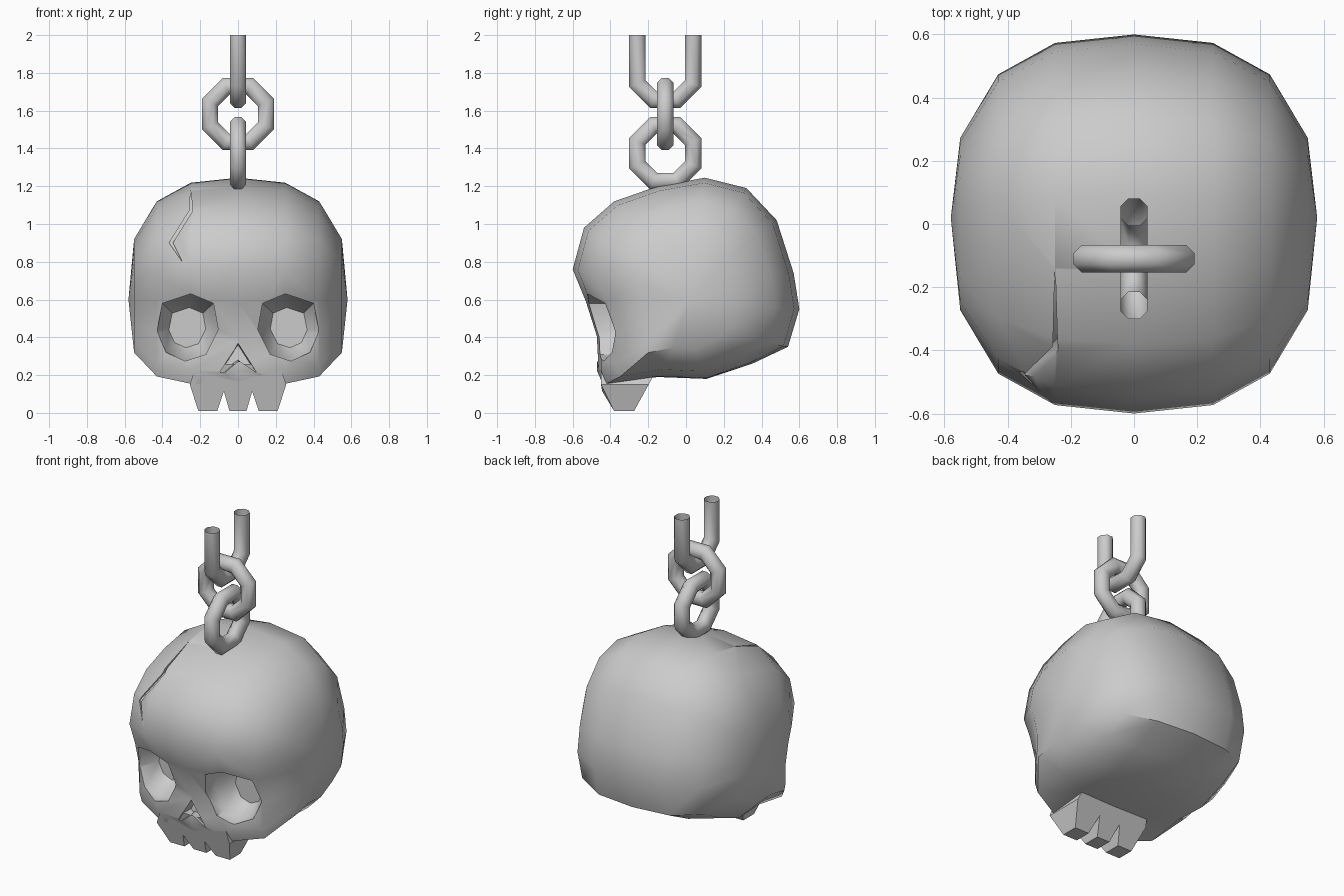
import bpy
import bmesh
from math import sin, cos, pi, radians

if "Cube" in bpy.data.objects:
    bpy.data.objects.remove(bpy.data.objects["Cube"], do_unlink=True)

COLOUR = (0.6, 0.6, 0.6, 1)
grey = bpy.data.materials.new("plain grey")
grey.use_nodes = True
grey.diffuse_color = COLOUR
grey.node_tree.nodes["Principled BSDF"].inputs["Base Color"].default_value = COLOUR


def loft(name, rings, start="cap", end="cap", loop=False):
    """Skin a list of closed rings; each end is a cap, a point or open."""
    bm = bmesh.new()
    rows = [[bm.verts.new(p) for p in ring] for ring in rings]
    pairs = list(zip(rows, rows[1:]))
    if loop:
        pairs.append((rows[-1], rows[0]))
    for a, b in pairs:
        for i in range(len(a)):
            j = (i + 1) % len(a)
            bm.faces.new((a[i], a[j], b[j], b[i]))
    if not loop:
        for row, kind in ((rows[0], start), (rows[-1], end)):
            if kind == "cap":
                bm.faces.new(row)
            elif kind != "open":
                tip = bm.verts.new(kind)
                for i in range(len(row)):
                    bm.faces.new((row[i], row[(i + 1) % len(row)], tip))
    bmesh.ops.recalc_face_normals(bm, faces=bm.faces)
    mesh = bpy.data.meshes.new(name)
    bm.to_mesh(mesh)
    bm.free()
    mesh.materials.append(grey)
    obj = bpy.data.objects.new(name, mesh)
    bpy.context.collection.objects.link(obj)
    return obj


def activate(obj):
    bpy.ops.object.select_all(action="DESELECT")
    obj.select_set(True)
    bpy.context.view_layer.objects.active = obj


def smooth(obj, angle):
    activate(obj)
    bpy.ops.object.shade_smooth_by_angle(angle=radians(angle))


def cut(target, cutter):
    cutter.hide_render = True
    activate(target)
    mod = target.modifiers.new("cut", "BOOLEAN")
    mod.operation = "DIFFERENCE"
    mod.solver = "EXACT"
    mod.object = cutter
    bpy.ops.object.modifier_apply(modifier=mod.name)
    bpy.data.objects.remove(cutter, do_unlink=True)


# Skull: side outline swept across the width as shrinking rings
OUTLINE = [(-.6, .76), (-.54, .98), (-.38, 1.12), (-.15, 1.2), (.1, 1.245),
           (.32, 1.19), (.48, 1.02), (.57, .74), (.6, .55), (.54, .35),
           (.35, .26), (.11, .18), (-.15, .19), (-.44, .15), (-.47, .22),
           (-.47, .4), (-.53, .59)]
HALF_WIDTH, MID_Z = .58, .65


def skull_ring(x):
    t = abs(x) / HALF_WIDTH
    s = (1 - t ** 2.6) ** (1 / 2.6)
    low = (1 - t ** 4) ** .25          # squarer underside
    return [(x, y * s, MID_Z + (z - MID_Z) * (s if z > MID_Z else low))
            for y, z in OUTLINE]


half = [.25, .43, .55]
skull = loft("skull", [skull_ring(x) for x in [-x for x in half[::-1]] + [0] + half],
             (-HALF_WIDTH, .02, .6), (HALF_WIDTH, .02, .6))

# Eye sockets: tapered eight-sided pits
EYE = [(.13, .58), (.25, .63), (.4, .58), (.43, .43), (.38, .32),
       (.28, .275), (.17, .31), (.105, .44)]


def pit(name, shape, side, centre, steps):
    cx, cz = centre
    return loft(name, [[(side * (cx + (x - cx) * k), y, cz + (z - cz) * k)
                        for x, z in shape] for y, k in steps])


for side in (-1, 1):
    cut(skull, pit("eye_cutter", EYE, side, (.27, .45),
                   [(-.8, 1), (-.38, 1), (-.27, .6)]))

# Nose: triangular hole with a ridge down the middle of its floor
nose = [(0, .43), (.12, .2), (0, .2), (-.12, .2)]
nose_back = [(0, -.42, .36), (.09, -.36, .22), (0, -.43, .28), (-.09, -.36, .22)]
cut(skull, loft("nose_cutter", [[(x, -.8, z) for x, z in nose], nose_back]))

# Forehead crack: thin zigzag slot, deeper towards the crown
CRACK = [(-.25, 1.185, -.12), (-.24, 1.07, -.36), (-.345, .9, -.46),
         (-.295, .8, -.51), (-.365, .9, -.46), (-.258, 1.07, -.36)]
cut(skull, loft("crack_cutter", [[(x, -.8, z) for x, y, z in
                                  [(a, 0, b) for a, b, c in CRACK]],
                                 [(x, y, z) for x, z, y in CRACK]]))
smooth(skull, 42)

# Upper teeth: notched block that narrows downwards
right = [(.22, .26), (.255, .15), (.21, .01), (.11, .01), (.075, .115), (.045, .01)]
teeth_shape = right + [(-x, z) for x, z in right[::-1]]
teeth = loft("teeth", [[(x, max(-.45, -.375 - .6 * z), z) for x, z in teeth_shape],
                       [(x, -.28 + .55 * z, z) for x, z in teeth_shape]])
smooth(teeth, 30)

# Chain links: eight-sided tubes around an octagonal path
TUBE, REACH, CHAIN_Y = .047, .148, -.11
MITRE = 1 / cos(pi / 8)


def tube_ring(u, v, du, dv, across, z0):
    """Ring at (u, v) in the link's plane, widened along (du, dv)."""
    ring = []
    for k in range(8):
        a = (k + .5) * pi / 4
        p = u + du * TUBE * cos(a)
        q = v + dv * TUBE * cos(a)
        w = TUBE * sin(a)
        ring.append((p, CHAIN_Y + w, z0 + q) if across else (w, CHAIN_Y + p, z0 + q))
    return ring


def corner(k, across, z0):
    a = (k + .5) * pi / 4
    c, s = cos(a) * MITRE, sin(a) * MITRE
    return tube_ring(REACH * c, REACH * s, c, s, across, z0)


for name, across, z0 in (("lower_link", False, 1.375), ("middle_link", True, 1.582)):
    smooth(loft(name, [corner(k, across, z0) for k in range(8)], loop=True), 50)

# Upper link: open half link running up to the top
rings = [corner(k, False, 1.805) for k in range(4, 8)]
rings.insert(0, tube_ring(-REACH, .195, -1, 0, False, 1.805))
rings.append(tube_ring(REACH, .195, 1, 0, False, 1.805))
smooth(loft("upper_link", rings, "open", "open"), 50)
